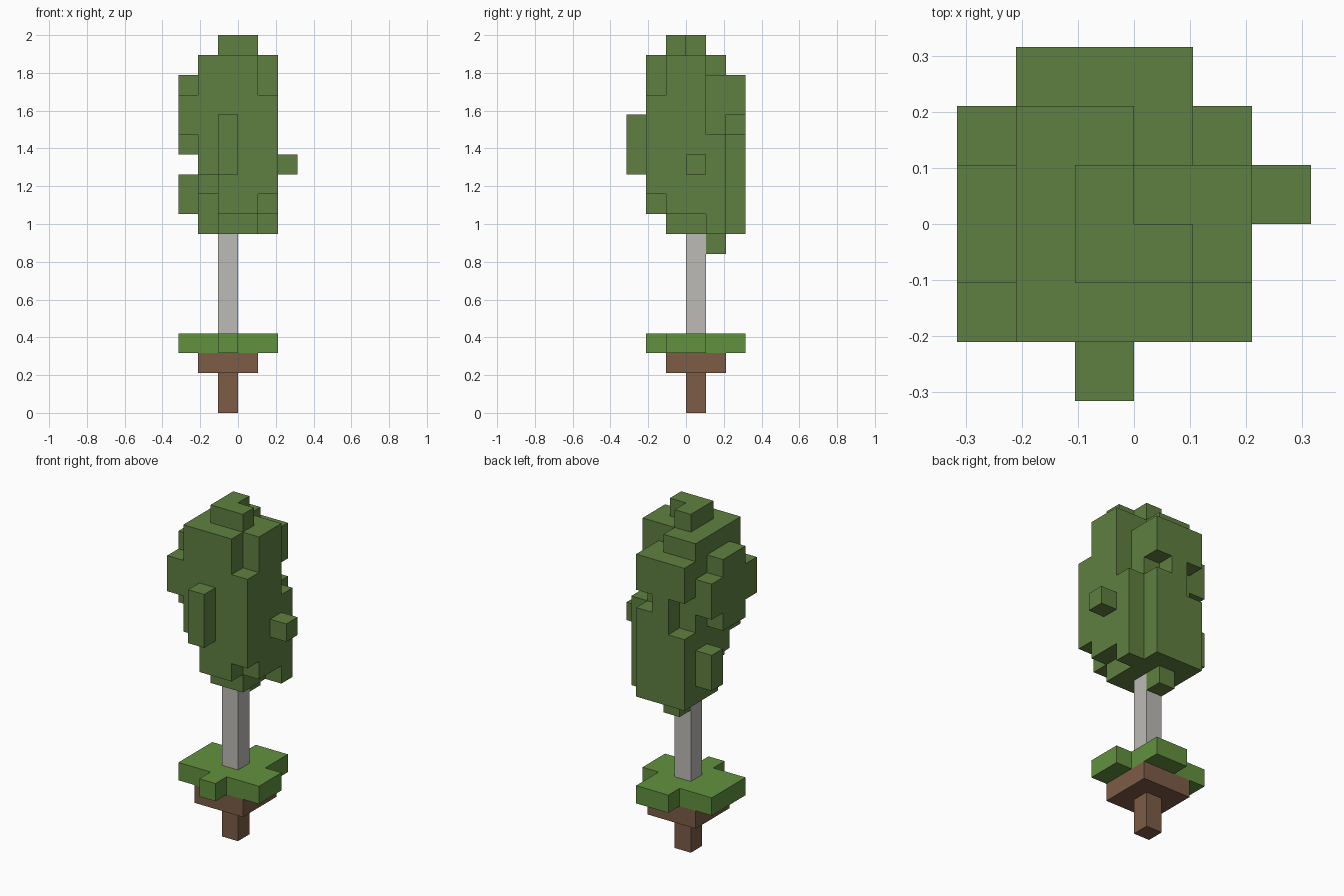
import bpy
import bmesh
import math
from itertools import product
from mathutils import Vector

# One block is the unit of the whole model; it is nineteen blocks tall
BLOCK = 2 / 19

default_cube = bpy.data.objects.get("Cube")
if default_cube:
    bpy.data.objects.remove(default_cube, do_unlink=True)


def make_material(name, colour):
    material = bpy.data.materials.new(name)
    material.use_nodes = True
    material.diffuse_color = (*colour, 1)
    shader = material.node_tree.nodes["Principled BSDF"]
    shader.inputs["Base Color"].default_value = (*colour, 1)
    shader.inputs["Roughness"].default_value = 0.9
    return material


def box(x, y, z):
    """Set of block cells spanned by half-open ranges."""
    return set(product(range(*x), range(*y), range(*z)))


def union(*boxes):
    return set().union(*boxes)


def build_blocks(name, cells, material):
    """Skin a set of cells with its outer faces only, merging flat areas."""
    bm = bmesh.new()
    corners = {}

    def corner(point):
        key = tuple(round(c * 2) for c in point)
        if key not in corners:
            corners[key] = bm.verts.new(Vector(point) * BLOCK)
        return corners[key]

    for cell in sorted(cells):
        centre = Vector(cell) + Vector((0.5, 0.5, 0.5))
        for axis, sign in product(range(3), (-1, 1)):
            normal = Vector((0, 0, 0))
            normal[axis] = sign
            neighbour = tuple(int(a + b) for a, b in zip(cell, normal))
            if neighbour in cells:
                continue
            u = Vector((0, 0, 0))
            u[(axis + 1) % 3] = 0.5
            v = normal.cross(u)
            middle = centre + normal * 0.5
            bm.faces.new([corner(middle + p) for p in (-u - v, u - v, u + v, v - u)])

    bmesh.ops.dissolve_limit(bm, angle_limit=math.radians(1),
                             verts=bm.verts[:], edges=bm.edges[:])
    bmesh.ops.triangulate(bm, faces=[f for f in bm.faces if len(f.verts) > 4])
    mesh = bpy.data.meshes.new(name)
    bm.to_mesh(mesh)
    bm.free()
    mesh.materials.append(material)
    obj = bpy.data.objects.new(name, mesh)
    bpy.context.scene.collection.objects.link(obj)
    return obj


soil = make_material("brown soil", (0.205, 0.107, 0.061))
turf = make_material("bright grass green", (0.122, 0.283, 0.050))
bark = make_material("pale grey bark", (0.508, 0.497, 0.474))
leaf = make_material("leaf green", (0.114, 0.216, 0.051))

# Soil: a wide slab on a narrow stub
build_blocks("soil_base", union(
    box((-1, 0), (0, 1), (0, 2)),
    box((-2, 1), (-1, 2), (2, 3)),
), soil)

# Grass: an irregular island
build_blocks("grass_island", union(
    box((-3, 2), (-1, 1), (3, 4)),
    box((-3, 1), (1, 2), (3, 4)),
    box((-1, 1), (2, 3), (3, 4)),
    box((-1, 0), (-2, -1), (3, 4)),
), turf)

# Trunk
build_blocks("trunk", box((-1, 0), (0, 1), (4, 9)), bark)

# Crown: main mass
crown = union(
    box((-2, 2), (-1, 2), (10, 18)),
    box((-2, 2), (-2, -1), (10, 18)),
    box((-2, 1), (2, 3), (9, 17)),
)
# Crown: underside and tip
crown |= union(
    box((-1, 1), (-1, 2), (9, 10)),
    box((-2, -1), (0, 2), (9, 10)),
    box((1, 2), (1, 2), (9, 10)),
    box((-1, 0), (1, 2), (8, 9)),
    box((-1, 1), (-1, 1), (18, 19)),
)
# Crown: side tufts
crown |= union(
    box((2, 3), (0, 1), (12, 13)),
    box((-1, 0), (-3, -2), (12, 15)),
    box((-3, -2), (-1, 1), (13, 17)),
    box((-3, -2), (-2, -1), (14, 16)),
    box((-3, -2), (1, 2), (14, 16)),
    box((-3, -2), (1, 2), (10, 12)),
)
# Crown: missing leaves at the corners and in the back
crown -= union(
    box((1, 2), (-2, -1), (16, 18)),
    box((1, 2), (1, 2), (14, 18)),
    box((0, 1), (1, 2), (17, 18)),
    box((0, 1), (0, 1), (18, 19)),
    box((1, 2), (-2, -1), (10, 11)),
    box((-2, -1), (-2, -1), (10, 12)),
    box((-2, -1), (-1, 0), (10, 11)),
    box((0, 1), (2, 3), (14, 15)),
    box((-2, -1), (2, 3), (13, 15)),
)
build_blocks("leaf_crown", crown, leaf)
